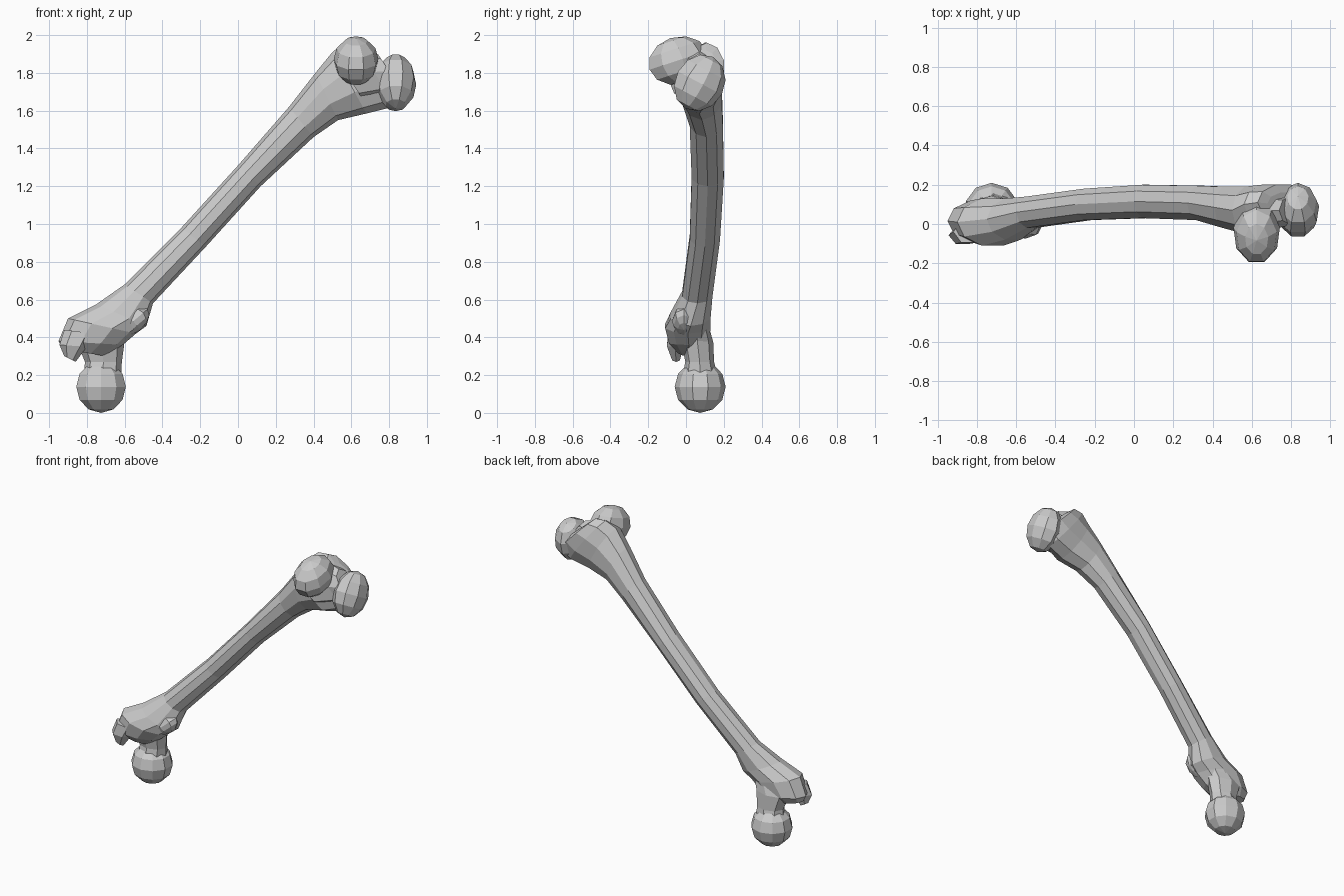
import bpy, bmesh, math
from mathutils import Matrix, Vector


def finish(name, bm):
    bmesh.ops.recalc_face_normals(bm, faces=bm.faces)
    mesh = bpy.data.meshes.new(name)
    bm.to_mesh(mesh)
    bm.free()
    obj = bpy.data.objects.new(name, mesh)
    bpy.context.collection.objects.link(obj)
    return obj


def loft(name, rings, n=10):
    """Skin of oval rings; each ring is (xa, za, xb, zb, y_front, y_back)."""
    bm = bmesh.new()
    loops = []
    for xa, za, xb, zb, y0, y1 in rings:
        centre = Vector(((xa + xb) / 2, (y0 + y1) / 2, (za + zb) / 2))
        u = Vector((xa - xb, 0, za - zb)) / 2
        v = Vector((0, (y1 - y0) / 2 / 0.951, 0))
        loops.append([bm.verts.new(centre + u * math.cos(2 * math.pi * i / n)
                                   + v * math.sin(2 * math.pi * i / n)) for i in range(n)])
    for a, b in zip(loops, loops[1:]):
        for i in range(n):
            j = (i + 1) % n
            bm.faces.new((a[i], a[j], b[j], b[i]))
    bm.faces.new(loops[0])
    bm.faces.new(loops[-1])
    return finish(name, bm)


def knob(name, centre, radii, tilt=(0, 0, 0), segs=9, rings=6):
    """Faceted ellipsoid."""
    bm = bmesh.new()
    bmesh.ops.create_uvsphere(bm, u_segments=segs, v_segments=rings, radius=1)
    m = Matrix.Translation(centre)
    for axis, deg in zip("XYZ", tilt):
        m = m @ Matrix.Rotation(math.radians(deg), 4, axis)
    bm.transform(m @ Matrix.Diagonal((*radii, 1)))
    return finish(name, bm)


# long curved shaft, flaring at both ends
loft("bone_shaft", [
    (-0.93, 0.34, -0.70, 0.30, -0.04, 0.08),
    (-0.95, 0.38, -0.61, 0.36, -0.09, 0.12),
    (-0.90, 0.50, -0.54, 0.42, -0.11, 0.13),
    (-0.75, 0.575, -0.485, 0.46, -0.08, 0.13),
    (-0.60, 0.68, -0.45, 0.58, -0.02, 0.14),
    (-0.30, 0.98, -0.17, 0.88, 0.02, 0.18),
    (0.00, 1.31, 0.12, 1.20, 0.03, 0.20),
    (0.27, 1.62, 0.40, 1.46, 0.02, 0.195),
    (0.41, 1.80, 0.53, 1.55, -0.02, 0.19),
    (0.50, 1.91, 0.68, 1.585, -0.05, 0.19),
    (0.56, 1.96, 0.82, 1.62, 0.00, 0.20),
    (0.63, 1.96, 0.89, 1.69, 0.02, 0.20),
    (0.68, 1.92, 0.87, 1.75, 0.05, 0.16)])

# hip end: ball, neck and bony outgrowths
knob("ball_head", (-0.725, 0.075, 0.138), (0.138, 0.135, 0.138), segs=10)
loft("ball_neck", [
    (-0.82, 0.16, -0.62, 0.16, -0.02, 0.17),
    (-0.81, 0.27, -0.615, 0.27, 0.00, 0.145),
    (-0.85, 0.37, -0.60, 0.38, -0.02, 0.14),
    (-0.80, 0.46, -0.58, 0.44, 0.00, 0.12)], n=8)
loft("outer_spur", [
    (-0.92, 0.44, -0.76, 0.42, -0.10, 0.02),
    (-0.945, 0.36, -0.80, 0.35, -0.105, -0.01),
    (-0.92, 0.30, -0.86, 0.27, -0.075, -0.03)], n=6)
knob("inner_bump", (-0.555, -0.01, 0.485), (0.10, 0.065, 0.06), (0, -40, 0), segs=8)

# knee end: two rounded condyles
knob("front_condyle", (0.625, -0.045, 1.865), (0.12, 0.165, 0.125), (18, 0, 0))
knob("side_condyle", (0.835, 0.07, 1.748), (0.11, 0.135, 0.155), (-28, 0, 0))
loft("condyle_bridge", [
    (0.52, 1.88, 0.66, 1.66, -0.09, 0.12),
    (0.64, 1.93, 0.80, 1.68, -0.02, 0.15),
    (0.74, 1.90, 0.86, 1.72, 0.00, 0.14)], n=8)
